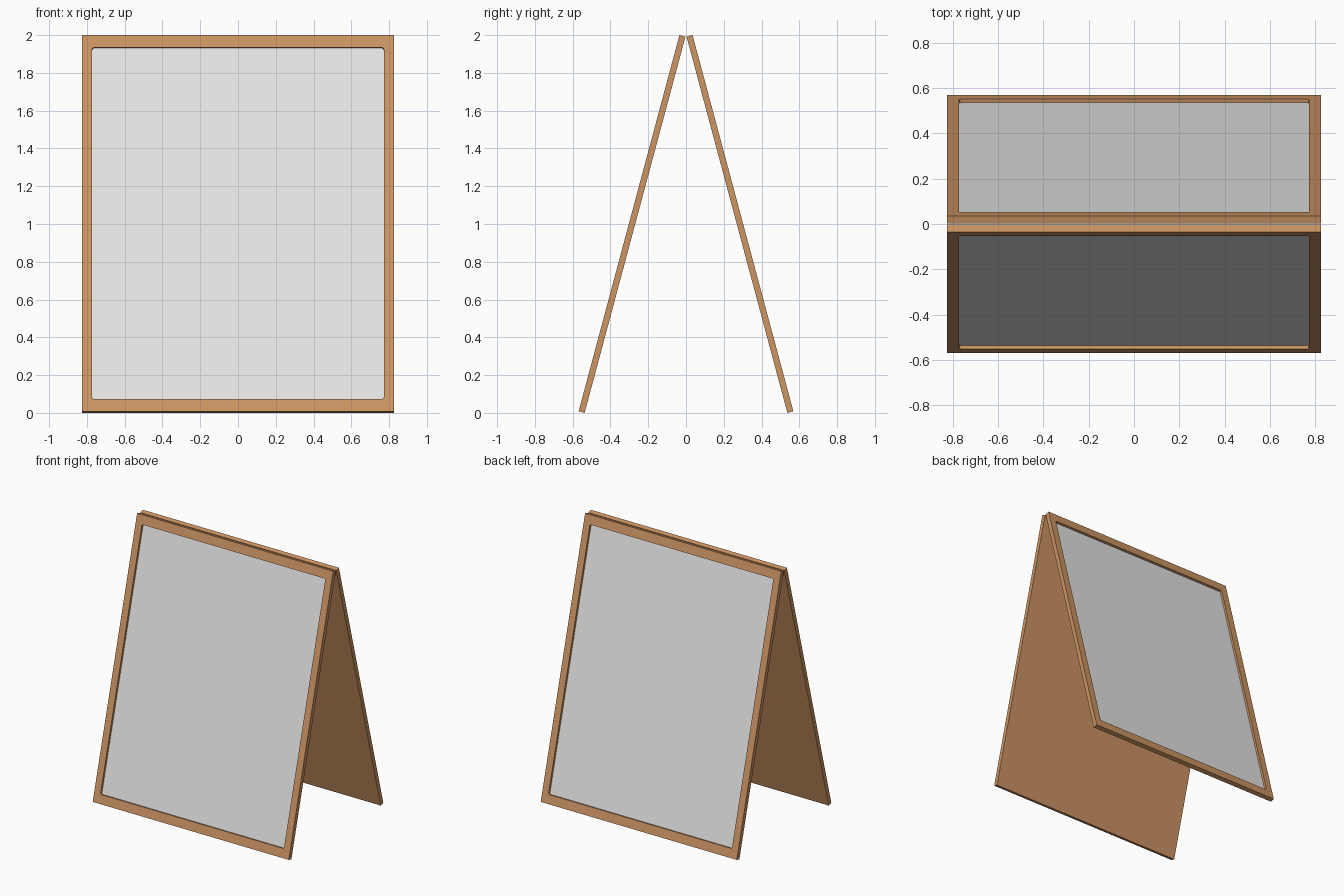
import bpy, bmesh, math

if "Cube" in bpy.data.objects:
    bpy.data.objects.remove(bpy.data.objects["Cube"])

TILT = math.radians(15)
W, T = 0.825, 0.033                              # half width, thickness
L = (2 - T * math.sin(TILT)) / math.cos(TILT)    # board length along the slope
GAP = 0.003                                      # half gap at the top
SIDE, END, DEPTH, R = 0.053, 0.067, 0.017, 0.01  # frame borders, recess, corner radius


def material(name, rgb):
    m = bpy.data.materials.new(name)
    m.diffuse_color = (*rgb, 1)
    m.use_nodes = True
    m.node_tree.nodes["Principled BSDF"].inputs["Base Color"].default_value = m.diffuse_color
    return m


wood = material("warm wood", (0.61, 0.30, 0.127))
board = material("light grey board", (0.79, 0.79, 0.79))


def sign_panel(name, facing):
    """Leaning framed panel; facing = -1 for the front, 1 for the back."""
    bm = bmesh.new()

    def vert(x, s, h):
        y = GAP + (L - s) * math.sin(TILT) + h * math.cos(TILT)
        z = s * math.cos(TILT) + h * math.sin(TILT)
        return bm.verts.new((-facing * x, facing * y, z))

    # Outer box and rounded opening, corners counter-clockwise
    signs = [(-1, -1), (1, -1), (1, 1), (-1, 1)]
    rim = [(sx * W, L / 2 + sy * L / 2) for sx, sy in signs]
    inner = []
    for k, (sx, sy) in enumerate(signs):
        cx = sx * (W - SIDE - R)
        cs = L / 2 + sy * (L / 2 - END - R)
        inner.append([(cx + R * math.cos(a), cs + R * math.sin(a))
                      for a in (math.pi * (1 + k / 2 + j / 4) for j in range(3))])

    back = [vert(x, s, 0) for x, s in rim]
    front = [vert(x, s, T) for x, s in rim]
    lip = [[vert(x, s, T) for x, s in c] for c in inner]
    floor = [vert(x, s, T - DEPTH) for c in inner for x, s in c]

    bm.faces.new(back)
    for k in range(4):
        n = (k + 1) % 4
        bm.faces.new((back[k], back[n], front[n], front[k]))
        bm.faces.new((front[k], front[n], lip[n][1], lip[n][0], lip[k][2], lip[k][1]))
    # Recess walls and grey display surface
    flat = [v for c in lip for v in c]
    for i in range(len(flat)):
        j = (i + 1) % len(flat)
        bm.faces.new((flat[i], flat[j], floor[j], floor[i]))
    bm.faces.new(floor).material_index = 1

    bmesh.ops.recalc_face_normals(bm, faces=bm.faces)
    me = bpy.data.meshes.new(name)
    bm.to_mesh(me)
    bm.free()
    me.materials.append(wood)
    me.materials.append(board)
    bpy.context.collection.objects.link(bpy.data.objects.new(name, me))


sign_panel("front_panel", -1)
sign_panel("back_panel", 1)
